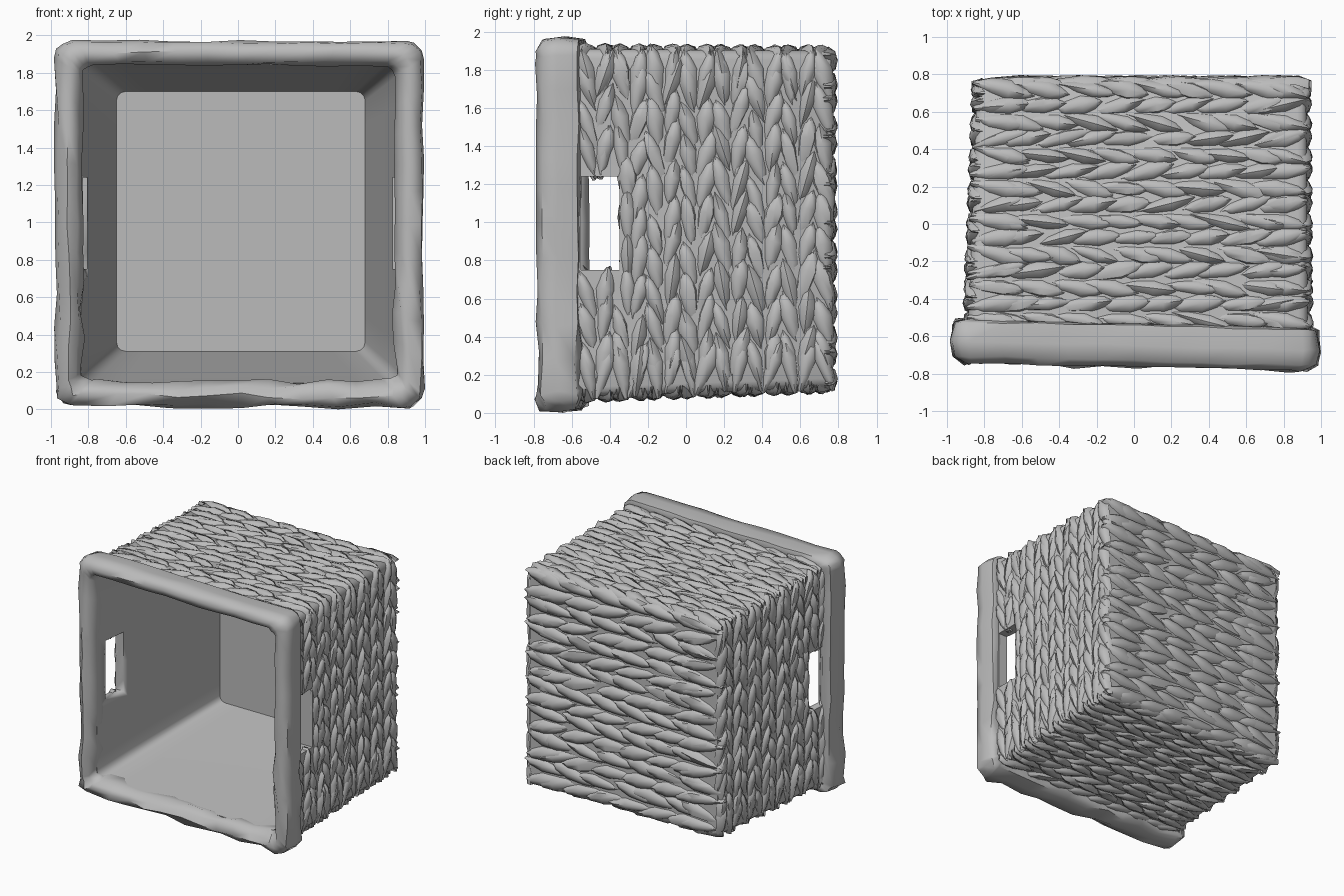
import bpy, bmesh, math, random
from mathutils import Vector

random.seed(4)
if "Cube" in bpy.data.objects:
    bpy.data.objects.remove(bpy.data.objects["Cube"])

grey = bpy.data.materials.new("wicker grey")
grey.use_nodes = True
tone = (0.5, 0.5, 0.5, 1)
grey.diffuse_color = tone
grey.node_tree.nodes["Principled BSDF"].inputs["Base Color"].default_value = tone


def finish(bm, name, angle=40):
    """Turn a bmesh into a named, shaded object."""
    bmesh.ops.recalc_face_normals(bm, faces=bm.faces)
    mesh = bpy.data.meshes.new(name)
    bm.to_mesh(mesh)
    bm.free()
    mesh.materials.append(grey)
    obj = bpy.data.objects.new(name, mesh)
    bpy.context.collection.objects.link(obj)
    bpy.ops.object.select_all(action="DESELECT")
    obj.select_set(True)
    bpy.context.view_layer.objects.active = obj
    bpy.ops.object.shade_smooth_by_angle(angle=math.radians(angle))
    return obj


def rounded_ring(x0, x1, z0, z1, y, r, side=10):
    """Points round a rectangle with rounded corners, the front ones skewed in y."""
    pts = []
    corners = [(x1 - r, z1 - r), (x0 + r, z1 - r), (x0 + r, z0 + r), (x1 - r, z0 + r)]
    arcs = []
    for i, (cx, cz) in enumerate(corners):
        arcs.append([Vector((cx + r * math.cos(a), y, cz + r * math.sin(a)))
                     for a in (math.pi / 2 * (i + k / 3) for k in range(4))])
    for i, arc in enumerate(arcs):
        pts += arc
        nxt = arcs[(i + 1) % 4][0]
        pts += [arc[-1].lerp(nxt, k / side) for k in range(1, side)]
    if y < -0.5:
        for p in pts:
            p.y -= 0.025 * p.x
    return pts


def loft(name, rings, closed=False, rough=0.0, angle=40):
    bm = bmesh.new()
    loops = []
    for ring in rings:
        loop = []
        for p in rounded_ring(*ring):
            # Lumps grow towards the underside
            s = rough * (1.5 if p.z < 0.8 else 0.6)
            loop.append(bm.verts.new(p + Vector([random.uniform(-s, s) for _ in range(3)])))
        loops.append(loop)
    n = len(loops[0])
    pairs = list(zip(loops, loops[1:])) + ([(loops[-1], loops[0])] if closed else [])
    for a, b in pairs:
        for i in range(n):
            j = (i + 1) % n
            bm.faces.new((a[i], a[j], b[j], b[i]))
    if not closed:
        bm.faces.new(loops[0])
        bm.faces.new(loops[-1])
    return finish(bm, name, angle)


# Basket shell: outside from back to front, then the tapering cavity
shell = loft("basket_shell", [
    (-0.82, 0.90, 0.15, 1.88, 0.76, 0.05),
    (-0.84, 0.92, 0.13, 1.90, 0.73, 0.05),
    (-0.89, 0.93, 0.08, 1.91, -0.66, 0.05),
    (-0.84, 0.86, 0.14, 1.85, -0.67, 0.06),
    (-0.80, 0.82, 0.18, 1.82, -0.30, 0.06),
    (-0.65, 0.68, 0.31, 1.70, 0.69, 0.05),
])

# Hand holes cut through both side walls
HOLE_Y, HOLE_Z = (-0.55, -0.35), (0.75, 1.24)
bm = bmesh.new()
bmesh.ops.create_cube(bm, size=1)
for v in bm.verts:
    v.co = (v.co.x * 3, HOLE_Y[v.co.y > 0], HOLE_Z[v.co.z > 0])
cutter = finish(bm, "hole_cutter")
cutter.hide_render = True
cut = shell.modifiers.new("hand_holes", "BOOLEAN")
cut.object, cut.operation, cut.solver = cutter, "DIFFERENCE", "EXACT"
bpy.context.view_layer.objects.active = shell
bpy.ops.object.modifier_apply(modifier=cut.name)
bpy.data.objects.remove(cutter)

# Thick rolled rim round the open front
loft("front_rim", [
    (-0.90, 0.92, 0.08, 1.91, -0.53, 0.06),
    (-0.96, 0.975, 0.025, 1.955, -0.545, 0.08),
    (-0.98, 0.99, 0.01, 1.97, -0.65, 0.09),
    (-0.965, 0.98, 0.02, 1.96, -0.73, 0.09),
    (-0.91, 0.92, 0.07, 1.91, -0.765, 0.08),
    (-0.86, 0.87, 0.12, 1.86, -0.74, 0.06),
    (-0.83, 0.84, 0.15, 1.84, -0.68, 0.06),
    (-0.85, 0.86, 0.14, 1.85, -0.57, 0.06),
], closed=True, rough=0.012, angle=60)


def corner(right, back, top):
    x = ((-0.89, 0.93), (-0.84, 0.92))[back][right]
    z = ((0.08, 1.91), (0.13, 1.90))[back][top]
    return Vector((x, 0.765 if back else -0.56, z))


def stitch(bm, mid, along, across, out, length, width):
    """One leaf-shaped strand, tucked under at its narrow end."""
    rows = []
    for t, w, lift in ((0, .2, -.02), (.25, .75, .0), (.6, 1, .012), (.85, .65, .01), (1, .1, -.012)):
        row = []
        for s, h in ((-1, -.03), (-.7, .002), (0, .014), (.7, .002), (1, -.03)):
            p = mid + along * (t - .5) * length + across * s * w * width / 2
            row.append(bm.verts.new(p + out * (lift + h + random.uniform(-.006, .006))))
        rows.append(row)
    for a, b in zip(rows, rows[1:]):
        for i in range(len(a) - 1):
            bm.faces.new((a[i], a[i + 1], b[i + 1], b[i]))


def woven_wall(name, c00, c10, c01, c11, out, columns, count, tilts):
    """Herringbone strands running from c00 to c10, columns stacked towards c01."""
    bm = bmesh.new()
    out = Vector(out)
    hole_mid, hole_half = sum(HOLE_Z) / 2, (HOLE_Z[1] - HOLE_Z[0]) / 2
    for col in range(columns):
        v = (col + 0.5) / columns
        a, b = c00.lerp(c01, v), c10.lerp(c11, v)
        u_dir = (b - a).normalized()
        v_dir = out.cross(u_dir).normalized()
        if v_dir.dot(c01 - c00) < 0:
            v_dir = -v_dir
        pitch = (b - a).length / count
        width = (c01 - c00).length / columns * 1.15
        phase = random.uniform(.2, .8)
        for k in range(count + 1):
            u = (k + phase - .5 + random.uniform(-.2, .2)) / count
            mid = a.lerp(b, min(max(u, 0.75 / count), 1 - 0.75 / count))
            tilt = math.radians(random.uniform(*tilts)) * (1 if col % 2 else -1)
            # Strands stop at, or pass straight beside, the hand holes
            off = mid.z - hole_mid
            if out.x and mid.y < HOLE_Y[1] + .04 and abs(off) < hole_half + .13:
                if mid.y > HOLE_Y[1] - .03:
                    mid.y = HOLE_Y[1] + .045
                    tilt *= .2
                elif abs(off) < hole_half - .04:
                    continue
                else:
                    mid.z = hole_mid + math.copysign(hole_half + .13, off)
            along = u_dir * math.cos(tilt) + v_dir * math.sin(tilt)
            across = out.cross(along)
            stitch(bm, mid, along, across, out, pitch * random.uniform(1.4, 1.75),
                   width * random.uniform(.85, 1.15))
    finish(bm, name, 50)


# Woven panels: upright strands on the sides, level ones elsewhere
for right, name in ((1, "left_side_weave"), (0, "right_side_weave")):
    woven_wall(name, corner(right, 0, 0), corner(right, 0, 1), corner(right, 1, 0),
               corner(right, 1, 1), (1 if right else -1, 0, 0), 15, 10, (6, 20))
for top, name in ((1, "top_weave"), (0, "bottom_weave")):
    woven_wall(name, corner(0, 0, top), corner(1, 0, top), corner(0, 1, top),
               corner(1, 1, top), (0, 0, 1 if top else -1), 15, 9, (4, 16))
woven_wall("back_weave", corner(0, 1, 0), corner(1, 1, 0), corner(0, 1, 1),
           corner(1, 1, 1), (0, 1, 0), 16, 7, (4, 14))
